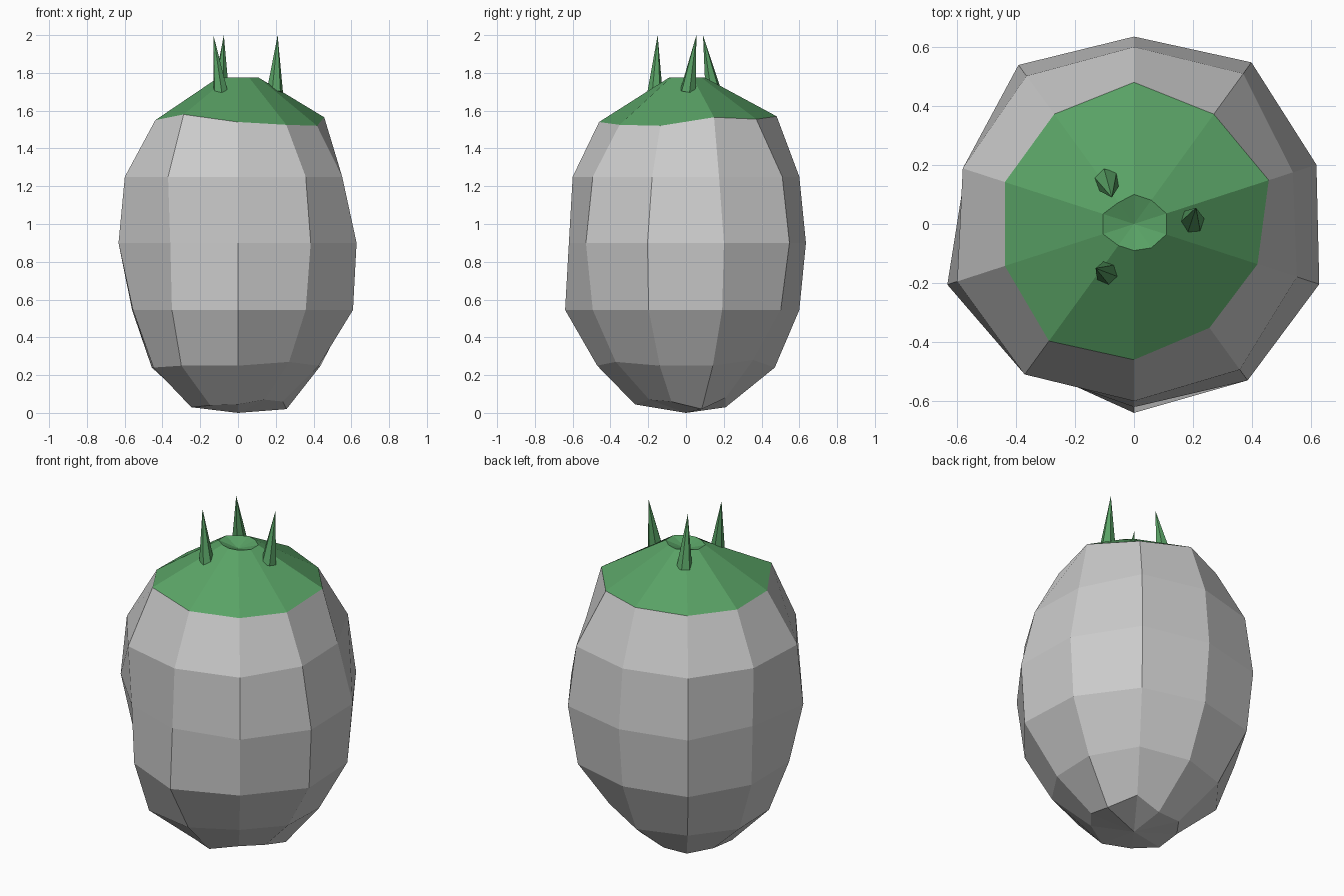
import bpy, bmesh
from math import sin, cos, radians
from mathutils import Vector

if "Cube" in bpy.data.objects:
    bpy.data.objects.remove(bpy.data.objects["Cube"])

moss = bpy.data.materials.new("moss_green")
moss.diffuse_color = (0.1, 0.36, 0.13, 1)
moss.use_nodes = True
moss.node_tree.nodes["Principled BSDF"].inputs["Base Color"].default_value = moss.diffuse_color


def finish(bm, name, mat=None):
    bmesh.ops.recalc_face_normals(bm, faces=bm.faces)
    me = bpy.data.meshes.new(name)
    bm.to_mesh(me)
    bm.free()
    ob = bpy.data.objects.new(name, me)
    bpy.context.collection.objects.link(ob)
    if mat:
        me.materials.append(mat)
    return ob


def ring(z, radii):
    # ten corners, clockwise from the back
    zs = z if isinstance(z, list) else [z] * 10
    pts = []
    for i in range(10):
        a = radians(90 - 36 * i)
        pts.append((radii[i] * cos(a), radii[i] * sin(a), zs[i]))
    return pts


def shell(name, rings, pole, mat=None):
    # bridge successive rings, then fan the last one to a pole
    bm = bmesh.new()
    vr = [[bm.verts.new(p) for p in r] for r in rings]
    tip = bm.verts.new(pole)
    for i in range(10):
        j = (i + 1) % 10
        for a, b in zip(vr, vr[1:]):
            bm.faces.new((a[i], a[j], b[j], b[i]))
        bm.faces.new((vr[-1][i], vr[-1][j], tip))
    return finish(bm, name, mat)


# uneven boulder, rings from the moss edge down
rim = ring([1.57, 1.555, 1.565, 1.52, 1.525, 1.54, 1.58, 1.55, 1.545, 1.55],
           [.48, .46, .48, .44, .435, .46, .49, .46, .46, .46])
body = [
    rim,
    ring(1.25, [.60, .63, .566, .58, .61, .60, .63, .63, .61, .62]),
    ring(0.90, [.635, .677, .65, .66, .655, .62, .61, .665, .60, .666]),
    ring(0.545, [.60, .62, .62, .64, .61, .64, .595, .585, .59, .63]),
    ring([.24, .28, .25, .25, .27, .25, .25, .24, .24, .24],
         [.47, .44, .46, .45, .46, .47, .51, .47, .48, .47]),
    ring([.03, .08, .02, .06, .07, .045, .04, .03, .04, .03],
         [.21, .26, .27, .25, .24, .27, .25, .26, .25, .25]),
]
shell("boulder", body, (0, 0, 0))

# moss cap with a slightly sunken crown
crown = ring(1.775, [.10, .10, .115, .115, .10, .09, .09, .11, .11, .09])
shell("moss_cap", [rim, crown], (0, 0, 1.74), moss)


def spike(name, base, tip, r=0.044):
    base, tip = Vector(base), Vector(tip)
    axis = tip - base
    bm = bmesh.new()
    bmesh.ops.create_cone(bm, cap_ends=True, segments=6,
                          radius1=r, radius2=0, depth=axis.length)
    bm.transform(axis.to_track_quat('Z', 'Y').to_matrix().to_4x4())
    bmesh.ops.translate(bm, verts=bm.verts, vec=(base + tip) / 2)
    finish(bm, name, moss)


# grass spikes
spike("grass_spike_front", (-.09, -.165, 1.675), (-.13, -.15, 2.0))
spike("grass_spike_right", (.195, .01, 1.70), (.21, .055, 2.0))
spike("grass_spike_back", (-.09, .145, 1.70), (-.075, .09, 2.0))
